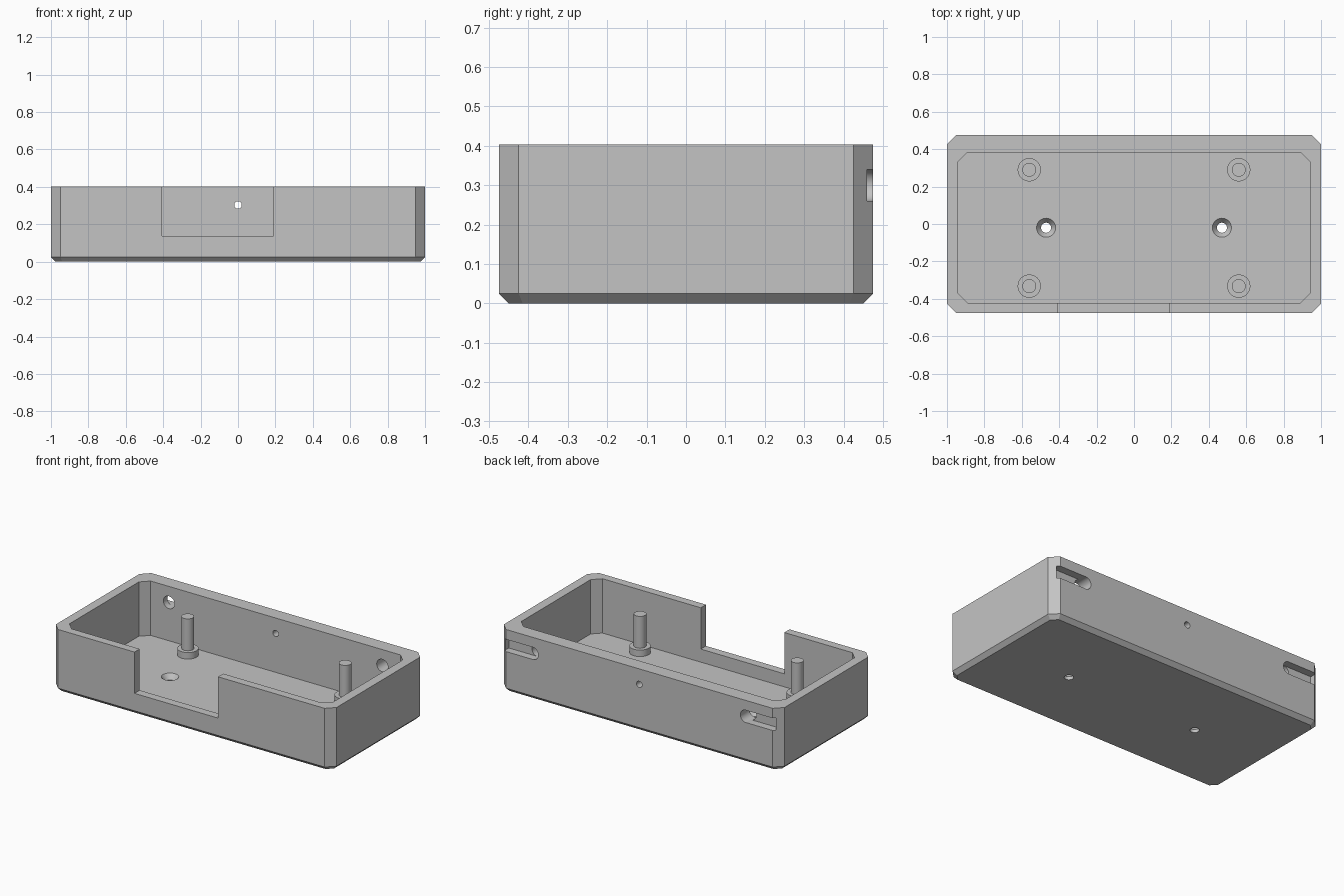
import bpy
import bmesh
from math import pi, radians

old = bpy.data.objects.get("Cube")
if old:
    bpy.data.objects.remove(old, do_unlink=True)

grey = bpy.data.materials.new("plain grey")
grey.use_nodes = True
COLOUR = (0.55, 0.55, 0.55, 1)
grey.diffuse_color = COLOUR
grey.node_tree.nodes["Principled BSDF"].inputs["Base Color"].default_value = COLOUR

WALL_TOP, FLOOR = 0.403, 0.053


def finish(ob):
    ob.data.materials.clear()
    ob.data.materials.append(grey)
    bpy.ops.object.select_all(action="DESELECT")
    ob.select_set(True)
    bpy.context.view_layer.objects.active = ob
    bpy.ops.object.shade_smooth_by_angle(angle=radians(25))


def octagon(x, y0, y1, c, z):
    """Rectangle with its four corners cut off by c."""
    return [(-x + c, y0, z), (x - c, y0, z), (x, y0 + c, z), (x, y1 - c, z),
            (x - c, y1, z), (-x + c, y1, z), (-x, y1 - c, z), (-x, y0 + c, z)]


def loft(name, sections):
    bm = bmesh.new()
    rings = [[bm.verts.new(p) for p in s] for s in sections]
    for a, b in zip(rings, rings[1:]):
        for i in range(len(a)):
            j = (i + 1) % len(a)
            bm.faces.new((a[i], a[j], b[j], b[i]))
    bm.faces.new(rings[0][::-1])
    bm.faces.new(rings[-1])
    bmesh.ops.recalc_face_normals(bm, faces=bm.faces)
    mesh = bpy.data.meshes.new(name)
    bm.to_mesh(mesh)
    bm.free()
    ob = bpy.data.objects.new(name, mesh)
    bpy.context.collection.objects.link(ob)
    return ob


def rod(name, r0, r1, length, loc, rot=(0, 0, 0)):
    bpy.ops.mesh.primitive_cone_add(vertices=48, radius1=r0, radius2=r1, depth=length,
                                    location=loc, rotation=rot)
    ob = bpy.context.object
    ob.name = name
    return ob


def box(name, x0, x1, y0, y1, z0, z1):
    bpy.ops.mesh.primitive_cube_add(size=1, location=((x0 + x1) / 2, (y0 + y1) / 2, (z0 + z1) / 2))
    ob = bpy.context.object
    ob.name = name
    ob.scale = (abs(x1 - x0), y1 - y0, z1 - z0)
    return ob


def cut(target, cutter):
    bpy.context.view_layer.update()
    mod = target.modifiers.new("cut", "BOOLEAN")
    mod.operation = "DIFFERENCE"
    mod.solver = "EXACT"
    mod.object = cutter
    bpy.context.view_layer.objects.active = target
    bpy.ops.object.modifier_apply(modifier=mod.name)
    bpy.data.objects.remove(cutter, do_unlink=True)


# Open tray with cut corners and a chamfered base
tray = loft("tray", [
    octagon(0.975, -0.45, 0.45, 0.035, 0),
    octagon(1.0, -0.475, 0.475, 0.05, 0.025),
    octagon(1.0, -0.475, 0.475, 0.05, WALL_TOP),
    octagon(0.94, -0.422, 0.383, 0.05, WALL_TOP),
    octagon(0.94, -0.422, 0.383, 0.05, FLOOR),
])

# Front notch and small hole in the back wall
cut(tray, box("notch_cutter", -0.405, 0.19, -0.6, -0.40, 0.137, 0.6))
cut(tray, rod("back_hole_cutter", 0.02, 0.02, 0.3, (0, 0.43, 0.303), (pi / 2, 0, 0)))

for s in (-1, 1):
    # Round back holes, each with a shallow slot running to the corner
    cut(tray, rod("hole_cutter", 0.04, 0.04, 0.3, (s * 0.76, 0.43, 0.3), (pi / 2, 0, 0)))
    cut(tray, box("slot_cutter", s * 0.76, s * 0.965, 0.425, 0.6, 0.2605, 0.3395))
    # Countersunk floor holes
    cut(tray, rod("screw_cutter", 0.027, 0.027, 0.3, (s * 0.47, -0.02, 0)))
    cut(tray, rod("sink_cutter", 0.024, 0.053, 0.04, (s * 0.47, -0.02, FLOOR - 0.017)))
finish(tray)

# Four posts, each a wide collar with a thin pin
for side, x in (("left", 0.56), ("right", -0.56)):
    for end, y in (("front", -0.332), ("back", 0.29)):
        for part, r, top in (("collar", 0.062, 0.095), ("pin", 0.037, 0.3)):
            base = FLOOR - 0.01
            finish(rod(f"{end}_{side}_{part}", r, r, top - base, (x, y, (top + base) / 2)))
